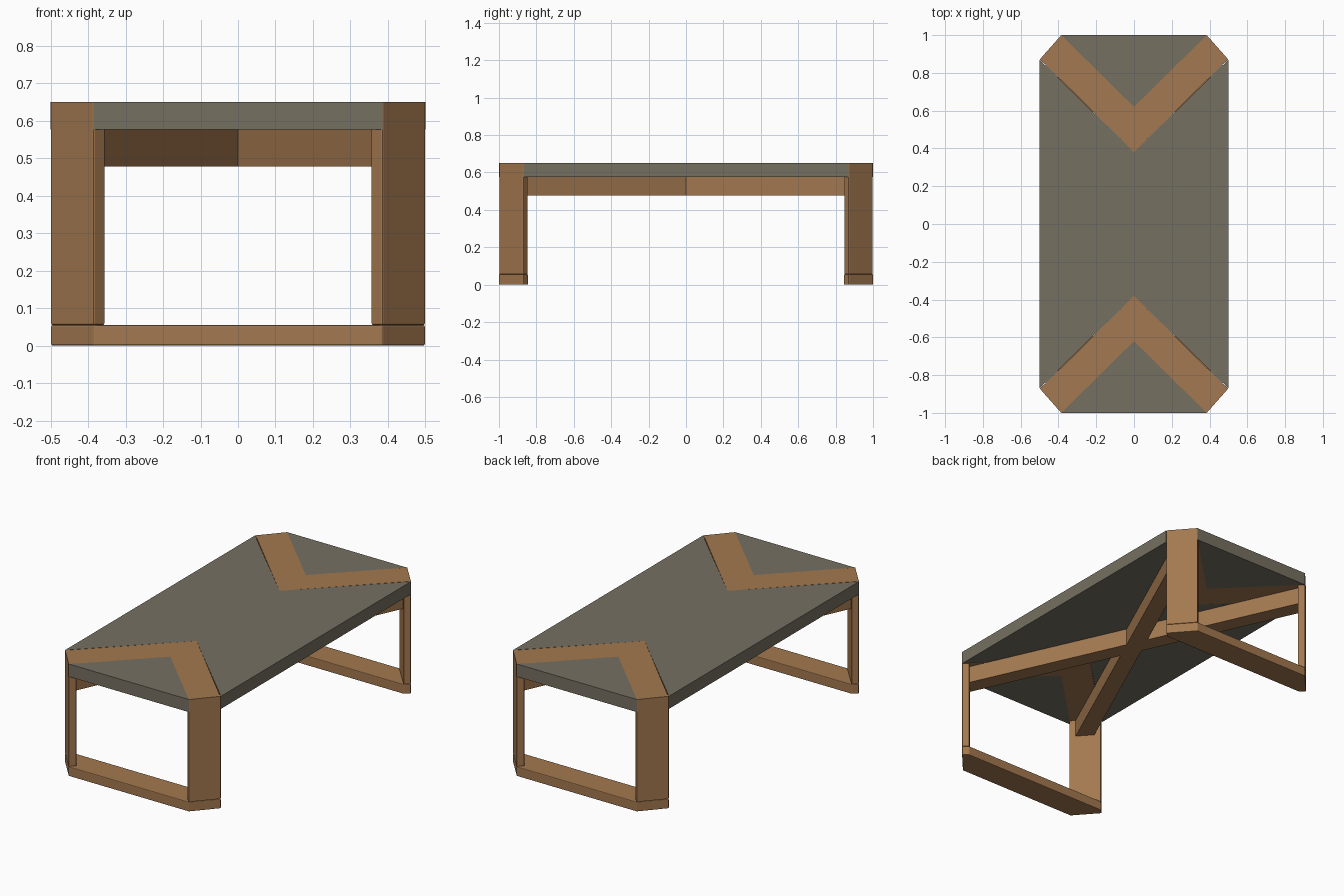
import bpy
import bmesh
from mathutils import Vector

cube = bpy.data.objects.get("Cube")
if cube:
    bpy.data.objects.remove(cube, do_unlink=True)


def material(name, colour):
    mat = bpy.data.materials.new(name)
    mat.use_nodes = True
    mat.diffuse_color = colour
    bsdf = mat.node_tree.nodes["Principled BSDF"]
    bsdf.inputs["Base Color"].default_value = colour
    bsdf.inputs["Roughness"].default_value = 0.6
    return mat


WOOD = material("warm wood", (0.37, 0.19, 0.08, 1))
STONE = material("grey stone", (0.18, 0.16, 0.12, 1))


def prism(name, outline, low, high, mat, bevel=0, keep_top=True):
    """Extrude a plan outline upward; optionally soften its edges."""
    bm = bmesh.new()
    base = bm.faces.new([bm.verts.new((p[0], p[1], low)) for p in outline])
    extruded = bmesh.ops.extrude_face_region(bm, geom=[base], use_keep_orig=True)
    for v in extruded["geom"]:
        if isinstance(v, bmesh.types.BMVert):
            v.co.z = high
    bmesh.ops.recalc_face_normals(bm, faces=bm.faces)
    if bevel:
        edges = [e for e in bm.edges
                 if not (keep_top and all(v.co.z > high - 0.001 for v in e.verts))]
        bmesh.ops.bevel(bm, geom=edges, offset=bevel, segments=2,
                        profile=0.5, affect='EDGES')
    mesh = bpy.data.meshes.new(name)
    bm.to_mesh(mesh)
    bm.free()
    mesh.materials.append(mat)
    obj = bpy.data.objects.new(name, mesh)
    bpy.context.collection.objects.link(obj)
    return obj


def flip(points, sx, sy):
    return [(p[0] * sx, p[1] * sy) for p in points]


# Levels and plan points of one corner
FOOT, UNDER, TOP, RAIL = 0.055, 0.577, 0.65, 0.478
END, SIDE = Vector((0.385, 1.0)), Vector((0.5, 0.87))
END_IN, SIDE_IN = Vector((0.355, 0.973)), Vector((0.47, 0.845))
TIP, HEEL = (0, 0.62), (0, 0.38)

# Main table panel, notched at both ends
prism("main_top_panel",
      [SIDE, HEEL, (-SIDE.x, SIDE.y), -SIDE, (0, -HEEL[1]), (SIDE.x, -SIDE.y)],
      UNDER, TOP, STONE)

for sy, end in ((-1, "front"), (1, "back")):
    # Triangular end panel
    prism(end + "_end_panel", flip([END, TIP, (-END.x, END.y)], 1, sy),
          UNDER, TOP, STONE)

    # Floor runner joining the two legs
    runner = [END, SIDE, SIDE_IN]
    runner += flip(reversed(runner), -1, 1)
    prism(end + "_runner", flip(runner, 1, sy), 0, FOOT, WOOD, 0.004, False)

    for sx, side in ((1, "left"), (-1, "right")):
        # Plank leg across the corner, flush with the top
        prism(f"{end}_{side}_leg", flip([END, SIDE, SIDE_IN, END_IN], sx, sy),
              FOOT, TOP, WOOD, 0.004)
        # Inlaid arm of the chevron
        prism(f"{end}_{side}_chevron_arm",
              flip([END_IN, SIDE_IN, HEEL, TIP], sx, sy), UNDER, TOP, WOOD)

# Diagonal rails crossing beneath the top
middle = (END_IN + SIDE_IN) / 2
half = (SIDE_IN - END_IN).normalized() * 0.052
rail = [middle - half, middle + half, half - middle, -half - middle]
rail = [rail[0], rail[1], -rail[0], -rail[1]]
for sx, name in ((1, "left_diagonal_rail"), (-1, "right_diagonal_rail")):
    prism(name, flip(rail, sx, 1), RAIL, UNDER, WOOD)
